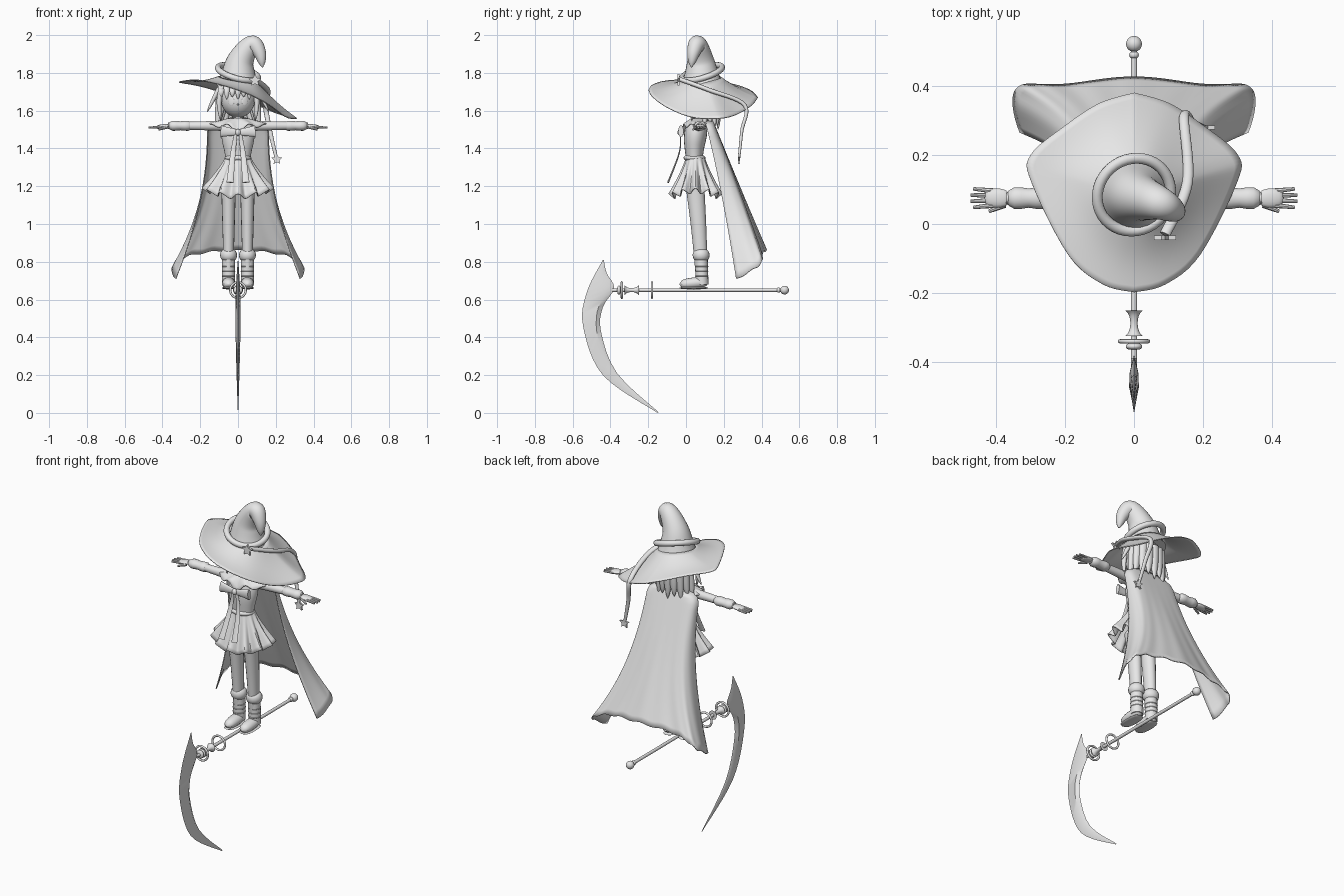
import bpy, bmesh, math
from mathutils import Vector
from math import sin, cos, pi

if "Cube" in bpy.data.objects:
    bpy.data.objects.remove(bpy.data.objects["Cube"])

grey = bpy.data.materials.new("plain_grey")
grey.use_nodes = True
grey.diffuse_color = (.8, .8, .8, 1)
grey.node_tree.nodes["Principled BSDF"].inputs["Base Color"].default_value = grey.diffuse_color
parts = []
X_AXIS, Y_AXIS, Z_AXIS = Vector((1, 0, 0)), Vector((0, 1, 0)), Vector((0, 0, 1))


# Size rules along a tube, from start to end
def even(t):
    return 1

def slim(t):
    return 1 - .4 * t

def lock(t):
    return 1 - t ** 3

def bulge(t):
    return abs(sin(pi * t)) ** .4

def widen(t):
    return .4 + .6 * t


def register(obj, name):
    obj.name = name
    obj.data.materials.append(grey)
    parts.append(obj)
    return obj


def spline(points, steps):
    """Smooth curve through the points."""
    result = []
    last = len(points) - 1
    for i in range(last):
        a, b, c, d = (Vector(points[min(max(i + k, 0), last)]) for k in (-1, 0, 1, 2))
        for s in range(steps):
            t = s / steps
            result.append(b + t / 2 * (c - a + t * (2 * a - 5 * b + 4 * c - d + t * (3 * (b - c) + d - a))))
    return result + [Vector(points[-1])]


def around(count):
    return [2 * pi * j / count for j in range(count)]


def skin(name, rows, wrap=True, caps=False, thick=0):
    """Surface through rows of points."""
    bm = bmesh.new()
    grid = [[bm.verts.new(p) for p in row] for row in rows]
    count = len(rows[0])
    for low, high in zip(grid, grid[1:]):
        for j in range(count if wrap else count - 1):
            k = (j + 1) % count
            bm.faces.new((low[j], low[k], high[k], high[j]))
    if caps:
        bm.faces.new(grid[0])
        bm.faces.new(grid[-1])
    bmesh.ops.recalc_face_normals(bm, faces=bm.faces)
    mesh = bpy.data.meshes.new(name)
    bm.to_mesh(mesh)
    bm.free()
    obj = bpy.data.objects.new(name, mesh)
    bpy.context.collection.objects.link(obj)
    if thick:
        shell = obj.modifiers.new("thickness", "SOLIDIFY")
        shell.thickness = thick
        shell.offset = 0
    register(obj, name)


def tube(name, points, width, depth=None, shape=even, ref=Y_AXIS, sides=16):
    """Oval tube along a path; depth lies towards the ref axis."""
    path = spline(points, 8)
    last = len(path) - 1
    rows = []
    for i, centre in enumerate(path):
        tangent = (path[min(i + 1, last)] - path[max(i - 1, 0)]).normalized()
        side = ref.cross(tangent).normalized()
        size = max(shape(i / last), .03)
        across = side * width * size
        along = tangent.cross(side) * (depth or width) * size
        rows.append([centre + across * cos(a) + along * sin(a) for a in around(sides)])
    skin(name, rows, caps=True)


def pair(name, points, *sizes, **options):
    """The same tube on the left and on the right."""
    tube("left_" + name, points, *sizes, **options)
    tube("right_" + name, [(-x, y, z) for x, y, z in points], *sizes, **options)


def ball(name, centre, size):
    bpy.ops.mesh.primitive_uv_sphere_add(segments=28, ring_count=16, location=centre)
    bpy.context.object.scale = size
    return register(bpy.context.object, name)


def ring(name, centre, major, minor, normal):
    turn = Vector(normal).to_track_quat("Z", "Y").to_euler()
    bpy.ops.mesh.primitive_torus_add(location=centre, rotation=turn, major_radius=major,
                                     minor_radius=minor, major_segments=40)
    register(bpy.context.object, name)


def star(name, centre, size):
    outline = [Vector((sin(a), 0, cos(a))) * size * (.5 if k % 2 else 1) for k, a in enumerate(around(10))]
    skin(name, [[Vector(centre) + p + Y_AXIS * depth for p in outline] for depth in (-.006, .006)], caps=True)


# Scythe staff with turned grip, rings and end knob
STAFF = .65
def turned(name, start, end, radius, shape=even):
    tube(name, [(0, start, STAFF), (0, end, STAFF)], radius, shape=shape, ref=Z_AXIS, sides=20)

turned("staff", -.39, .52, .009)
turned("staff_grip", -.325, -.25, .026, lambda t: .4 + .6 * (2 * t - 1) ** 2)
turned("blade_collar", -.365, -.345, .024, bulge)
turned("knob_collar", .48, .5, .014, bulge)
ball("staff_knob", (0, .522, STAFF), [.023] * 3)
for name, y, radius in (("front_ring", -.34, .041), ("rear_ring", -.18, .041), ("inner_ring", -.34, .02)):
    ring(name, (0, y, STAFF), radius, .006, Y_AXIS)

# Scythe blade: outer edge, raised ridge near the inner edge, inner edge
outer = spline([(0, -.44, .81), (0, -.525, .64), (0, -.545, .46), (0, -.44, .2), (0, -.15, 0)], 6)
inner = spline([(0, -.435, .81), (0, -.42, .74), (0, -.38, .66), (0, -.44, .56), (0, -.45, .43),
                (0, -.365, .21), (0, -.145, .004)], 4)
rows = []
for i, (far, near) in enumerate(zip(outer, inner)):
    ridge = near.lerp(far, .3)
    swell = X_AXIS * max(.014 * sin(pi * i / 24), .001)
    rows.append([far, ridge + swell, near, ridge - swell])
skin("scythe_blade", rows, caps=True)

# Legs, boots and feet
LEG = .05
pair("leg", [(LEG, .048, 1.2), (LEG, .068, .97), (LEG, .085, .7)], .04, .05, shape=slim)
pair("boot_shaft", [(LEG, .08, .85), (LEG, .085, .68)], .034)
pair("boot_cuff", [(LEG, .08, .8), (LEG, .08, .87)], .045, shape=bulge)
pair("boot_foot", [(LEG, .12, .694), (LEG, -.035, .68)], .035, .03, shape=bulge, ref=Z_AXIS)
pair("boot_sole", [(LEG, .12, .661), (LEG, -.037, .661)], .036, .007, shape=bulge, ref=Z_AXIS)
for z in (.72, .745, .77):
    pair("boot_strap", [(LEG, .083, z), (LEG, .083, z + .01)], .036, shape=bulge)

# Torso, neck and belt
tube("torso", [(0, .045, 1.3), (0, .045, 1.42), (0, .06, 1.54)], .088, .06, sides=24,
     shape=lambda t: .7 + .3 * sin(pi * t * t))
tube("neck", [(0, .065, 1.5), (0, .07, 1.62)], .032)
tube("belt", [(0, .045, 1.33), (0, .045, 1.37)], .071, .058, shape=bulge, sides=24)

# Pleated skirt, longer in front and behind
rows = []
for i in range(11):
    t = i / 10
    row = []
    for a in around(120):
        fold = .11 * t * cos(12 * a)
        r = (.062 + .11 * t ** 1.2) * (1 + fold)
        row.append((r * cos(a), .05 + .74 * r * sin(a), 1.36 - t * (.215 - .03 * cos(a) ** 2) + fold / 8))
    rows.append(row)
skin("skirt", rows, thick=.005)

# Arms, gathered cuffs and hands
ARM_Y, ARM_Z = .075, 1.52
pair("arm", [(.07, .065, ARM_Z), (.37, ARM_Y, ARM_Z)], .028, shape=slim)
pair("cuff", [(.235, ARM_Y, ARM_Z), (.375, ARM_Y, ARM_Z)], .027, .032,
     shape=lambda t: bulge(t) * (1 - .13 * cos(4 * pi * t)))
pair("palm", [(.36, ARM_Y, ARM_Z), (.435, ARM_Y, ARM_Z - .008)], .012, .028, shape=bulge)
for n in (-1.5, -.5, .5, 1.5):
    pair("finger", [(.41, ARM_Y + n * .014, ARM_Z - .006), (.475 - .004 * n * n, ARM_Y + n * .018, ARM_Z - .01)],
         .008, shape=slim, sides=8)
pair("thumb", [(.375, .055, ARM_Z - .007), (.42, .037, ARM_Z - .02)], .009, shape=slim, sides=8)

# Collar around the shoulders, pointed in front and behind
rows = []
for i in range(5):
    f = i / 4
    rows.append([((.04 + .115 * f) * cos(a), .068 + (.036 + .05 * f) * sin(a),
                  1.56 - .03 * f - .03 * f * f * (1 + cos(8 * a)) * (1 - abs(cos(a))))
                 for a in around(64)])
skin("collar", rows, thick=.006)

# Chest bow with hanging tails
BOW = 1.485
pair("bow_loop", [(0, -.027, BOW), (.092, -.027, BOW + .006)], .032, .014, shape=widen)
ball("bow_knot", (0, -.03, BOW), (.015, .015, .018))
pair("bow_tail", [(.01, -.03, BOW), (.026, -.035, 1.38), (.042, -.095, 1.22)], .019, .005, shape=widen)

# Flowing cape, wider, deeper and curling forward towards the hem
rows = []
for i in range(25):
    t = i / 24
    half = (.16 + .19 * t ** 2.6) * min(1, .6 + 8 * t)
    row = []
    for j in range(61):
        u = j / 30 - 1
        curl = (.04 + .1 * t) * u ** 4
        row.append((half * sin(u * pi / 2 * (1 + .22 * t * t)),
                    .14 + .275 * t - curl + .01 * t * t * cos(9 * u),
                    1.55 - .69 * t - t * t * (.15 * u * u - .005 * cos(30 * u))))
    rows.append(row)
skin("cape", rows, wrap=False, thick=.006)

# Head with face details
ball("head", (0, .065, 1.655), (.088, .088, .092))
for x in (-.036, .036):
    eye = ball("eye", (x, -.014, 1.65), (.017, .004, .024))
    eye.rotation_euler.z = 10 * x
ball("nose", (0, -.024, 1.632), [.005] * 3)

# Hair: cap, fringe, side locks and ragged back
ball("hair_cap", (0, .085, 1.675), (.102, .098, .085))
for n in range(-3, 4):
    x, y = .03 * n, -.03 + .006 * n * n
    tube("fringe", [(x, y + .02, 1.735), (x, y, 1.7), (x, y, 1.66 + .012 * (n % 2))],
         .016, .008, shape=lock, sides=8)
pair("side_lock", [(.088, .04, 1.72), (.1, .035, 1.64), (.092, .03, 1.545)], .015, .018, shape=lock)
pair("outer_lock", [(.1, .09, 1.72), (.13, .09, 1.66), (.165, .09, 1.59)], .012, .016, shape=lock)
for n in range(9):
    a = pi * (n + .5) / 9
    x, y = .1 * cos(a), .085 + .085 * sin(a)
    tube("back_lock", [(.9 * x, y, 1.7), (x, y, 1.6), (1.15 * x, y, 1.5 + .02 * (n % 2))],
         .026, .02, shape=lock)

# Hat brim, a rounded triangle dipping to the left
HAT = Vector((0, .085, 0))
half = spline([(0, .38, 0), (.1, .35, 0), (.2, .285, 0), (.3, .2, 0), (.297, .12, 0), (.19, -.09, 0),
               (.09, -.175, 0), (0, -.198, 0)], 6)
outline = half + [Vector((-p.x, p.y, 0)) for p in half[-2:0:-1]]
rows = []
for i in range(11):
    f = i / 10
    row = []
    for p in outline:
        spoke = (p - HAT).normalized()
        tilt = spoke.x ** 2 - spoke.y ** 2
        inside = 1.765 - .015 * spoke.x + .01 * spoke.y
        rim = 1.673 - .1 * spoke.x - .02 * spoke.y - .015 * tilt
        height = inside + f * (rim - inside) - .012 * sin(pi * f)
        row.append((HAT + spoke * .1).lerp(p, f) + Z_AXIS * height)
    rows.append(row)
skin("hat_brim", rows, thick=.005)

# Hat crown folding over to the left, with its wrapped band
tube("hat_crown", [(0, .085, 1.73), (.012, .078, 1.86), (.075, .06, 1.95), (.115, .04, 1.905), (.13, .028, 1.83)],
     .118, shape=lambda t: (.34 + .66 * (1 - t) ** 3) * lock(t * t), sides=28)
ring("hat_band", (0, .085, 1.8), .11, .016, (.27, -.3, 1))
star("hat_star", (.09, -.04, 1.76), .034)

# Ribbon trailing over the brim, with a hanging star
tube("hat_ribbon", [(.09, -.03, 1.765), (.155, .12, 1.71), (.145, .31, 1.63), (.17, .295, 1.49), (.205, .28, 1.34)],
     .012, .016, shape=lambda t: 1 - .5 * t * t, ref=X_AXIS)
star("ribbon_star", (.206, .28, 1.342), .03)

# Smooth shading with crisp edges
bpy.ops.object.select_all(action="DESELECT")
for part in parts:
    part.select_set(True)
bpy.context.view_layer.objects.active = parts[0]
bpy.ops.object.shade_smooth_by_angle(angle=math.radians(40))
